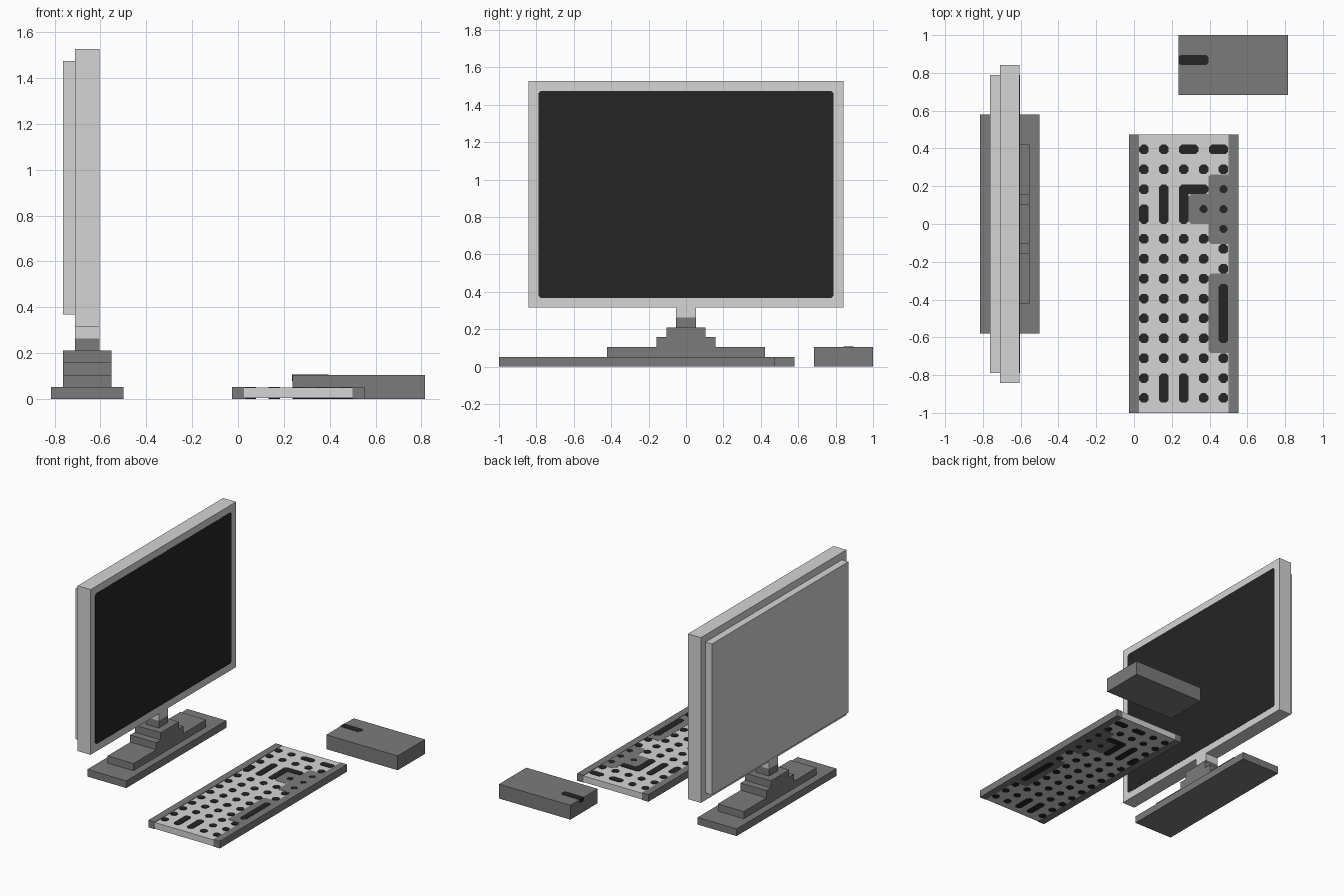
import bpy, bmesh

if "Cube" in bpy.data.objects:
    bpy.data.objects.remove(bpy.data.objects["Cube"])

U = 1 / 19      # module that every part is sized in
E = 0.03        # thin step for plates, in modules


def material(name, value):
    m = bpy.data.materials.new(name)
    m.use_nodes = True
    m.diffuse_color = (value, value, value, 1)
    bsdf = next(n for n in m.node_tree.nodes if n.type == 'BSDF_PRINCIPLED')
    bsdf.inputs["Base Color"].default_value = m.diffuse_color
    return m


light = material("light grey", 0.66)
dark = material("dark grey", 0.198)
black = material("soft black", 0.0178)


def part(name, mat, boxes, chamfer=0, axis=2):
    """One mesh of boxes (x0, x1, y0, y1, z0, z1); chamfer edges along axis."""
    bm = bmesh.new()
    for b in boxes:
        verts = bmesh.ops.create_cube(bm, size=1)["verts"]
        for v in verts:
            for i in range(3):
                lo, hi = b[2 * i], b[2 * i + 1]
                v.co[i] = ((lo + hi) / 2 + v.co[i] * (hi - lo)) * U
        if chamfer:
            edges = {e for v in verts for e in v.link_edges
                     if abs(e.verts[0].co[axis] - e.verts[1].co[axis]) > 1e-6}
            bmesh.ops.bevel(bm, geom=list(edges), offset=chamfer * U,
                            segments=1, affect='EDGES')
    bmesh.ops.recalc_face_normals(bm, faces=bm.faces)
    me = bpy.data.meshes.new(name)
    bm.to_mesh(me)
    bm.free()
    me.materials.append(mat)
    ob = bpy.data.objects.new(name, me)
    bpy.context.collection.objects.link(ob)
    return ob


# Monitor, with the screen towards +x
part("monitor_frame", light, [(-13.5, -11.5, -16, 16, 6, 29)])
part("monitor_back", light, [(-14.5, -13.5, -15, 15, 7, 28)])
part("screen", black, [(-11.55, -11.5 + E, -15, 15, 7, 28)], 0.25, axis=0)

# Stepped stand and neck
part("stand_base", dark, [(-15.5, -9.5, -11, 11, 0, 1)])
for level, half in enumerate((8, 3, 2), 1):
    part("stand_step", dark, [(-14.5, -10.5, -half, half, level, level + 1)])
part("lower_neck", dark, [(-13.5, -11.5, -1, 1, 4, 5)])
part("upper_neck", light, [(-13.5, -11.5, -1, 1, 5, 6)])

# Mouse with a scroll strip that wraps over its end
part("mouse", dark, [(4.5, 15.5, 13, 19, 0, 2)])
part("scroll_strip", black, [(4.5 - E, 7.5, 16, 17, 1.95, 2 + E)], 0.25)
part("scroll_strip_end", black, [(4.5 - E, 4.55, 16, 17, 1.5, 2 + E)])

# Keyboard body
KX, KY = -0.5, -19
part("keyboard_deck", light, [(KX + 1, KX + 10, KY, KY + 28, 2 * E, 1 - 2 * E)])
part("keyboard_rails", dark, [(KX + c, KX + c + 1, KY, KY + 28, 0, 1) for c in (0, 10)])


def plates(cells, depth, inset=0):
    """Thin plates on both faces of the deck for (col0, col1, row0, row1)."""
    return [(KX + a + inset, KX + b - inset, KY + c + inset, KY + d - inset, z0, z1)
            for a, b, c, d in cells
            for z0, z1 in ((1 - 3 * E, 1 - depth), (depth, 3 * E))]


# Dark areas of the deck
part("deck_patches", dark, plates(
    [(8, 10.3, 17, 24), (6, 8.3, 19, 22), (8, 10.3, 6, 14)], E), 0.25)

# Keys: single dots by row, then long ones
dots = [(c, r) for r in range(5, 18, 2) for c in (1, 3, 5, 7)]
dots += [(c, r) for r in (1, 3) for c in (1, 7, 9)]
dots += [(c, 24) for c in (1, 3, 5, 7, 9)]
dots += [(1, 26), (3, 26), (1, 22), (9, 5), (9, 14), (9, 16)]
small = [(9, 18), (9, 20), (9, 22), (7, 20)]
longs = [(5, 7, 26, 27), (8, 10, 26, 27), (3, 4, 19, 23), (5, 6, 19, 23),
         (5, 8, 22, 23), (1, 2, 19, 21), (9, 10, 7, 13), (3, 4, 1, 4), (5, 6, 1, 4)]


def cell(c, r):
    return (c, c + 1, r, r + 1)


part("keys", black, plates([cell(*d) for d in dots] + longs, 0, 0.02), 0.27)
part("small_keys", black, plates([cell(*d) for d in small], 0, 0.1), 0.25)
